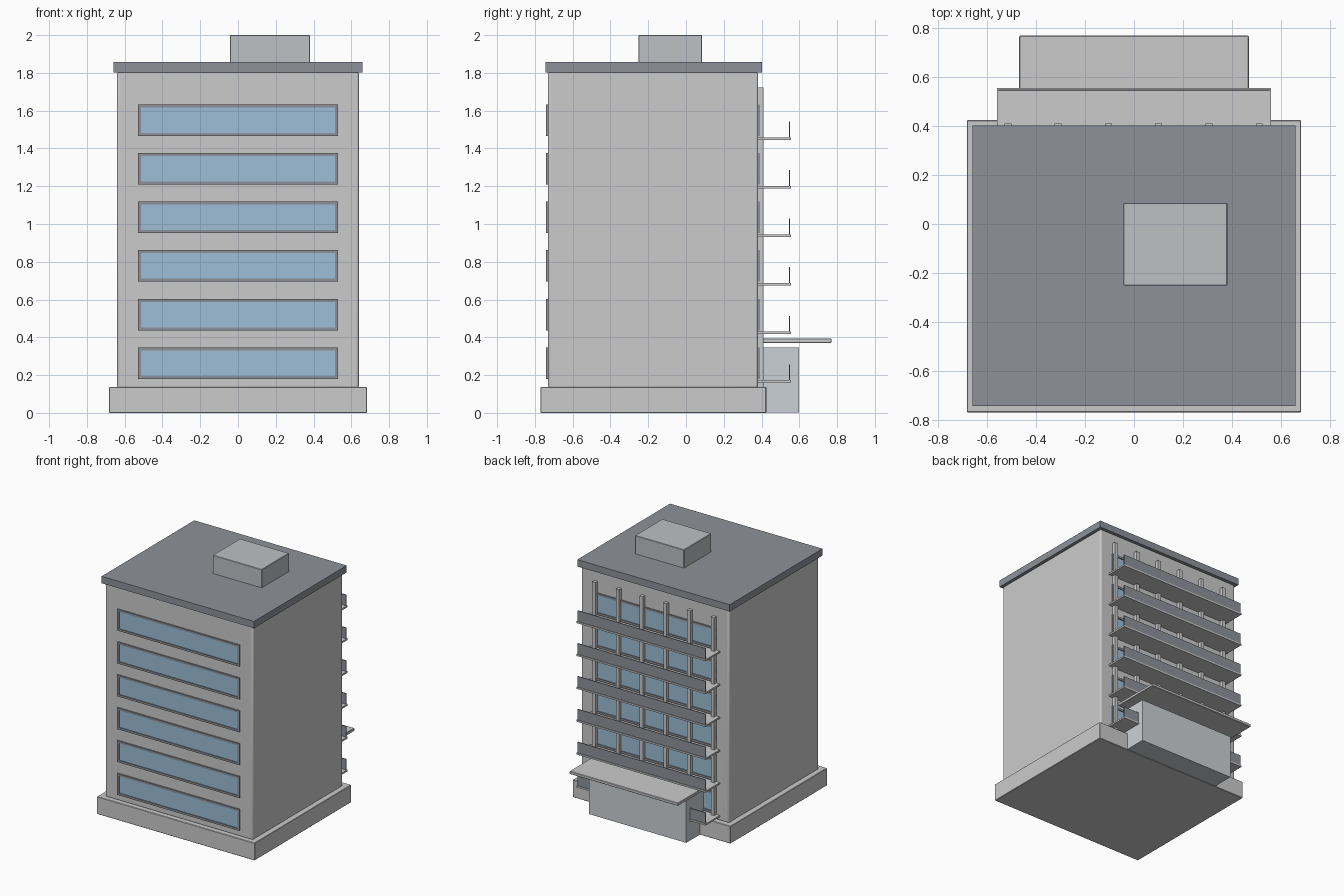
import bpy, bmesh

if "Cube" in bpy.data.objects:
    bpy.data.objects.remove(bpy.data.objects["Cube"])


def material(name, rgb):
    m = bpy.data.materials.new(name)
    m.diffuse_color = (*rgb, 1)
    m.use_nodes = True
    m.node_tree.nodes["Principled BSDF"].inputs["Base Color"].default_value = m.diffuse_color
    return m


SLATE = material("slate", (0.27, 0.29, 0.32))
GLASS = material("glass", (0.34, 0.52, 0.68))
PALE = material("pale", (0.60, 0.64, 0.67))
LIGHT = material("light_grey", (0.52, 0.53, 0.56))


def box(name, x, y, z, mat=None, bevel=0, segments=2):
    """Box from (min, max) ranges on each axis."""
    bm = bmesh.new()
    bmesh.ops.create_cube(bm, size=1)
    for v in bm.verts:
        v.co = [r[0] if c < 0 else r[1] for c, r in zip(v.co, (x, y, z))]
    me = bpy.data.meshes.new(name)
    bm.to_mesh(me)
    bm.free()
    ob = bpy.data.objects.new(name, me)
    bpy.context.collection.objects.link(ob)
    if mat:
        me.materials.append(mat)
    if bevel:
        b = ob.modifiers.new("bevel", 'BEVEL')
        b.width, b.segments = bevel, segments
    return ob


def window(name, z0, z1, wall, out):
    """Strip window: four frame bars around a slightly recessed pane."""
    w, t = 0.53, 0.016
    y = sorted((wall - out * 0.01, wall + out * 0.010))
    yg = sorted((wall - out * 0.01, wall + out * 0.003))
    box(name + "_frame_top", (-w, w), y, (z1 - t, z1), SLATE)
    box(name + "_frame_bottom", (-w, w), y, (z0, z0 + t), SLATE)
    for side, s in (("left", -1), ("right", 1)):
        x = sorted((s * w, s * (w - t)))
        box(f"{name}_frame_{side}", x, y, (z0 + t, z1 - t), SLATE)
    box(name + "_glass", (-w + t, w - t), yg, (z0 + t, z1 - t), GLASS)


# Main masses
box("plinth", (-0.683, 0.683), (-0.77, 0.425), (0, 0.137), bevel=0.003, segments=1)
body = box("tower_body", (-0.64, 0.64), (-0.73, 0.382), (0.13, 1.805), bevel=0.012, segments=3)
box("roof_slab", (-0.66, 0.66), (-0.745, 0.402), (1.803, 1.857), SLATE)
box("roof_plant_room", (-0.043, 0.382), (-0.252, 0.086), (1.85, 2.0), LIGHT, bevel=0.003, segments=1)

# Six storeys: windows front and back, balcony at the back
for i in range(6):
    z = 0.18 + i * 0.2572
    window(f"front_window_{i}", z, z + 0.167, -0.73, -1)
    window(f"back_window_{i}", z, z + 0.167, 0.382, 1)
    box(f"balcony_slab_{i}", (-0.56, 0.56), (0.375, 0.556), (z - 0.02, z - 0.007))
    box(f"balcony_rail_{i}", (-0.555, 0.555), (0.544, 0.551), (z - 0.008, z + 0.077), SLATE)

# Vertical fins on the back face
for i in range(6):
    x = -0.516 + i * 0.2056
    box(f"back_fin_{i}", (x - 0.014, x + 0.014), (0.375, 0.41), (0.13, 1.722))

# Entrance block and canopy
box("entrance_block", (-0.42, 0.42), (0.36, 0.597), (0.003, 0.345), PALE)
box("entrance_canopy", (-0.47, 0.47), (0.38, 0.77), (0.37, 0.393), bevel=0.003, segments=1)

# Soft shading on the rounded body only
bpy.context.view_layer.objects.active = body
body.select_set(True)
bpy.ops.object.shade_smooth_by_angle()
